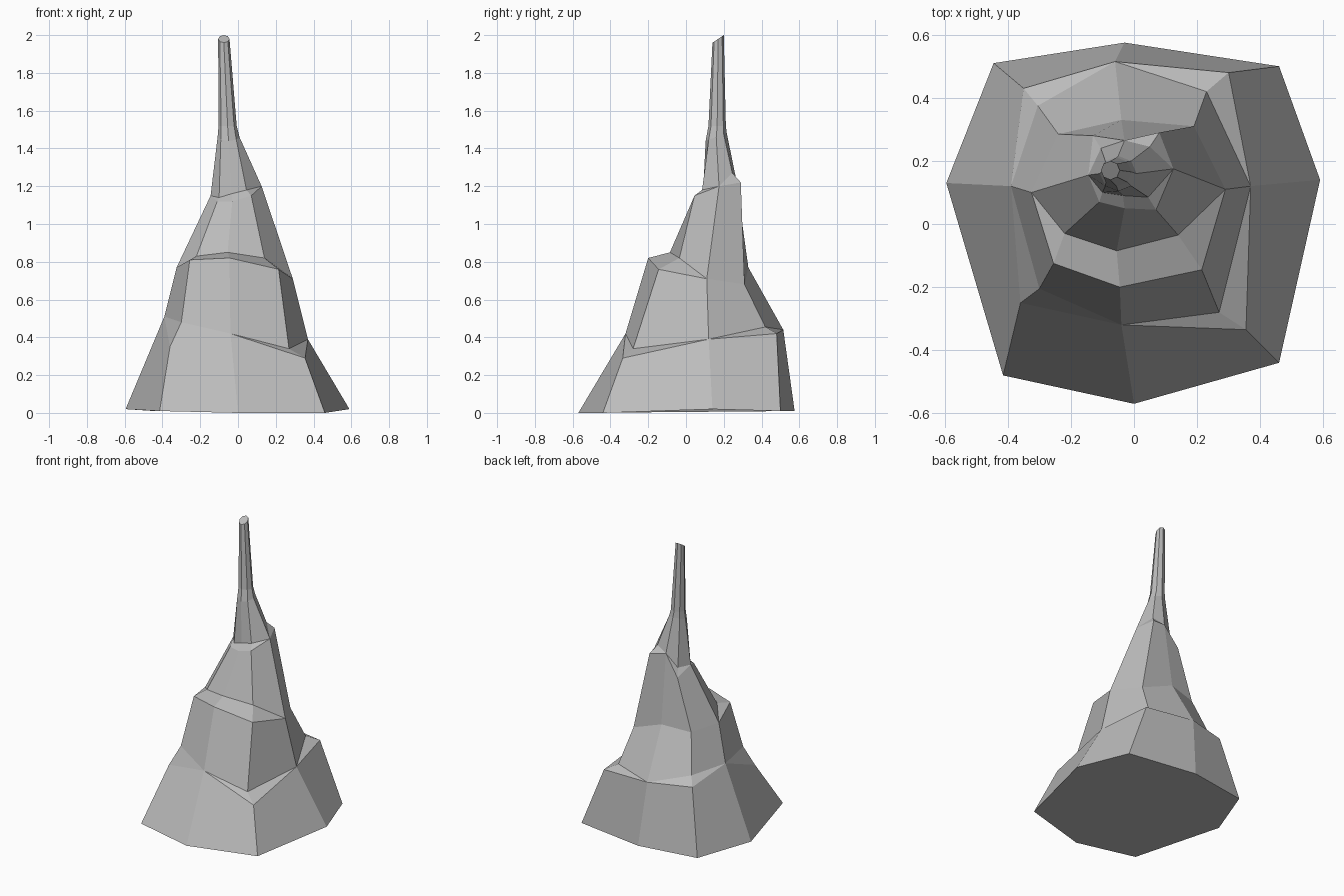
import bpy
import bmesh
from math import sin, cos, radians

default_cube = bpy.data.objects.get("Cube")
if default_cube:
    bpy.data.objects.remove(default_cube, do_unlink=True)

CORNERS = ["front", "front_left", "left", "back_left",
           "back", "back_right", "right", "front_right"]

stone = bpy.data.materials.new("grey stone")
stone.use_nodes = True
stone_colour = (0.5, 0.5, 0.5, 1)
stone.diffuse_color = stone_colour
stone.node_tree.nodes["Principled BSDF"].inputs["Base Color"].default_value = stone_colour

bm = bmesh.new()


def start_ring(**corners):
    """First ring of eight named corners."""
    return {name: bm.verts.new(corners[name]) for name in CORNERS}


def add_tier(lower, **moved):
    """Skin up to a new ring; corners that are not given stay pinched together."""
    upper = dict(lower)
    for name, position in moved.items():
        upper[name] = bm.verts.new(position)
    for index, name in enumerate(CORNERS):
        following = CORNERS[(index + 1) % len(CORNERS)]
        outline = [lower[name], lower[following], upper[following], upper[name]]
        distinct = list(dict.fromkeys(outline))
        if len(distinct) > 2:
            bm.faces.new(distinct)
    return upper


def round_ring(x, y, z, width, depth, tilt):
    """Corner positions of a tilted oval, for the thin spire."""
    positions = {}
    for index, name in enumerate(CORNERS):
        angle = radians(index * 45 - 90)
        positions[name] = (x + width * cos(angle), y + depth * sin(angle),
                           z + tilt * sin(angle))
    return positions


# Broad foot
ring = start_ring(
    front=(0, -.57, 0), front_left=(.46, -.44, 0),
    left=(.59, .14, .02), back_left=(.46, .5, .01),
    back=(-.03, .575, .01), back_right=(-.445, .51, .01),
    right=(-.595, .13, .02), front_right=(-.415, -.48, .01))
bm.faces.new([ring[name] for name in reversed(CORNERS)])

# Sloping skirt up to the first shoulder
ring = add_tier(
    ring,
    front=(-.04, -.32, .42), front_left=(.355, -.335, .29),
    left=(.37, .12, .39), back_left=(.3, .48, .42),
    back=(-.06, .515, .44), back_right=(-.35, .43, .45),
    right=(-.39, .12, .51), front_right=(-.36, -.25, .35))

# Narrow ledge on the first shoulder
ring = add_tier(
    ring,
    front_left=(.27, -.28, .34), back_left=(.23, .42, .455),
    back_right=(-.305, .375, .5), front_right=(-.3, -.205, .48))

# Middle block
ring = add_tier(
    ring,
    front=(-.045, -.2, .82), front_left=(.215, -.145, .76),
    left=(.29, .11, .71), back_left=(.19, .31, .68),
    back=(-.04, .33, .77), back_right=(-.24, .285, .75),
    right=(-.325, .1, .77), front_right=(-.255, -.125, .81))

# Ledge across the front of the middle block
ring = add_tier(
    ring,
    front=(-.055, -.085, .85), front_left=(.14, -.035, .82),
    front_right=(-.22, -.03, .83))

# Upper cone
ring = add_tier(
    ring,
    front=(-.03, .05, 1.12), front_left=(.07, .045, 1.15),
    left=(.125, .175, 1.2), back_left=(.08, .29, 1.22),
    back=(-.03, .265, 1.24), back_right=(-.13, .28, 1.1),
    right=(-.145, .155, 1.15), front_right=(-.11, .07, 1.12))

# Small ledge at the root of the spire
ring = add_tier(
    ring,
    front=(-.035, .09, 1.16), front_left=(.045, .085, 1.18),
    back_left=(.05, .245, 1.27), back_right=(-.105, .24, 1.15),
    front_right=(-.1, .1, 1.14))

# Thin spire with a slanted tip
ring = add_tier(ring, **round_ring(-.05, .16, 1.46, .058, .056, .02))
ring = add_tier(ring, **round_ring(-.055, .165, 1.52, .048, .046, 0))
ring = add_tier(ring, **round_ring(-.075, .17, 1.98, .03, .03, .02))
bm.faces.new([ring[name] for name in CORNERS])

bmesh.ops.recalc_face_normals(bm, faces=bm.faces)
mesh = bpy.data.meshes.new("stalagmite")
bm.to_mesh(mesh)
bm.free()
mesh.materials.append(stone)
rock = bpy.data.objects.new("stalagmite", mesh)
bpy.context.collection.objects.link(rock)
